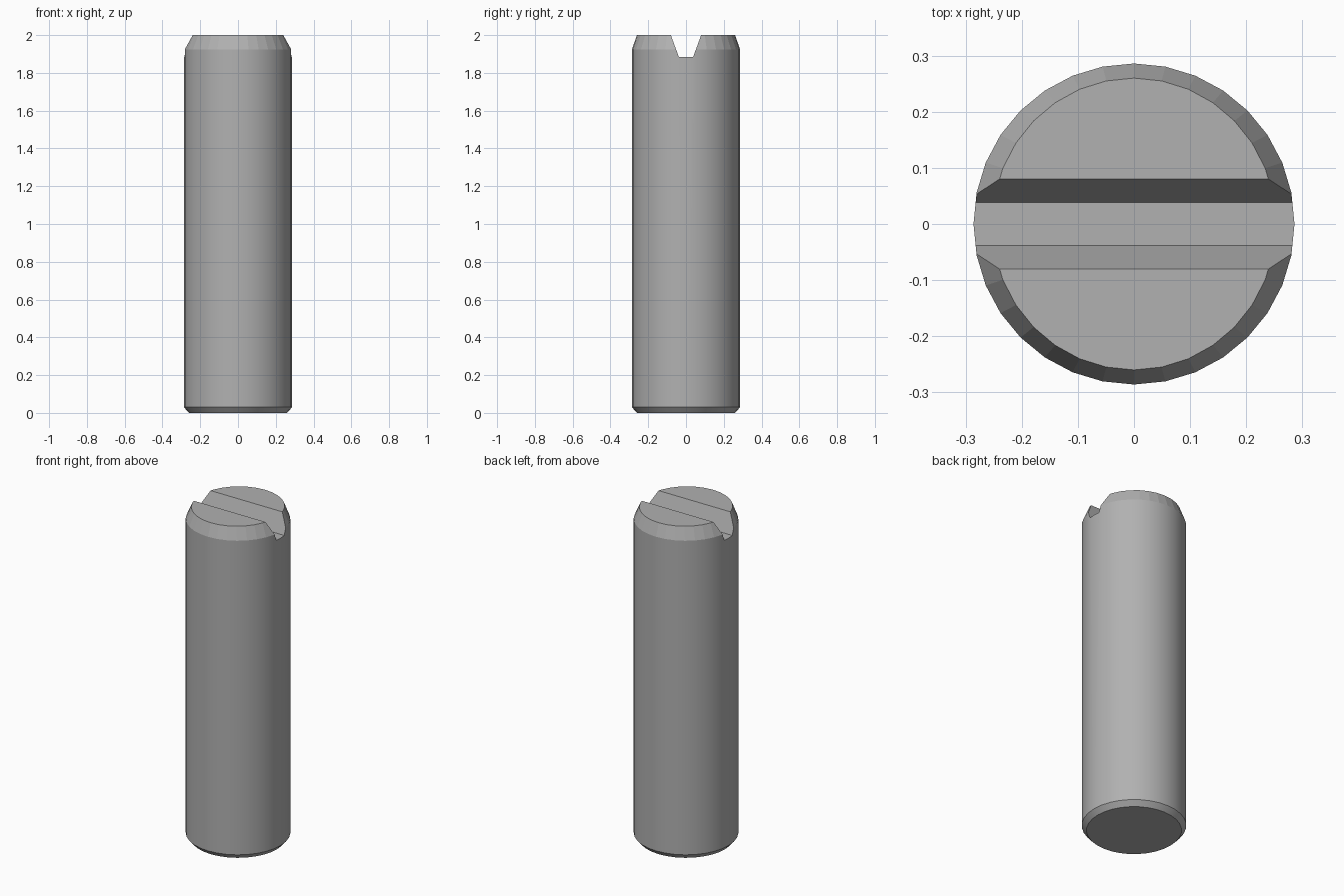
import bpy, bmesh, math

if "Cube" in bpy.data.objects:
    bpy.data.objects.remove(bpy.data.objects["Cube"])


def make_object(name, bm):
    bmesh.ops.recalc_face_normals(bm, faces=bm.faces)
    mesh = bpy.data.meshes.new(name)
    bm.to_mesh(mesh)
    bm.free()
    obj = bpy.data.objects.new(name, mesh)
    bpy.context.collection.objects.link(obj)
    return obj


# pin body: 32-sided rings (x radius, y radius, z) with chamfered ends
SIDES = 32
rings = [(0.26, 0.26, 0.0), (0.286, 0.286, 0.03),
         (0.286, 0.286, 1.925), (0.253, 0.26, 2.0)]
bm = bmesh.new()
loops = [[bm.verts.new((rx * math.cos(2 * math.pi * i / SIDES),
                        ry * math.sin(2 * math.pi * i / SIDES), z))
          for i in range(SIDES)] for rx, ry, z in rings]
for low, high in zip(loops, loops[1:]):
    for i in range(SIDES):
        j = (i + 1) % SIDES
        bm.faces.new((low[i], low[j], high[j], high[i]))
bm.faces.new(loops[0][::-1])
bm.faces.new(loops[-1])
pin = make_object("slotted_pin", bm)

# dark grey finish
grey = bpy.data.materials.new("dark_grey")
grey.diffuse_color = (0.44, 0.44, 0.44, 1)
grey.use_nodes = True
grey.node_tree.nodes["Principled BSDF"].inputs["Base Color"].default_value = grey.diffuse_color
pin.data.materials.append(grey)

# tapered slot cutter running along x, profile continued above the top
profile = [(-0.038, 1.885), (0.038, 1.885), (0.117, 2.1), (-0.117, 2.1)]
bm = bmesh.new()
face = bm.faces.new([bm.verts.new((-0.5, y, z)) for y, z in profile])
ext = bmesh.ops.extrude_face_region(bm, geom=[face])
bmesh.ops.translate(bm, vec=(1, 0, 0),
                    verts=[g for g in ext["geom"] if isinstance(g, bmesh.types.BMVert)])
cutter = make_object("slot_cutter", bm)
cutter.data.materials.append(grey)

# cut the slot, then remove the cutter
bpy.context.view_layer.objects.active = pin
pin.select_set(True)
cut = pin.modifiers.new("slot", 'BOOLEAN')
cut.operation = 'DIFFERENCE'
cut.solver = 'EXACT'
cut.object = cutter
bpy.ops.object.modifier_apply(modifier=cut.name)
bpy.data.objects.remove(cutter)

# smooth shaft, faceted top chamfer
bpy.ops.object.shade_smooth_by_angle(angle=math.radians(15))
for poly in pin.data.polygons:
    if poly.center.z > 1.93:
        poly.use_smooth = False
